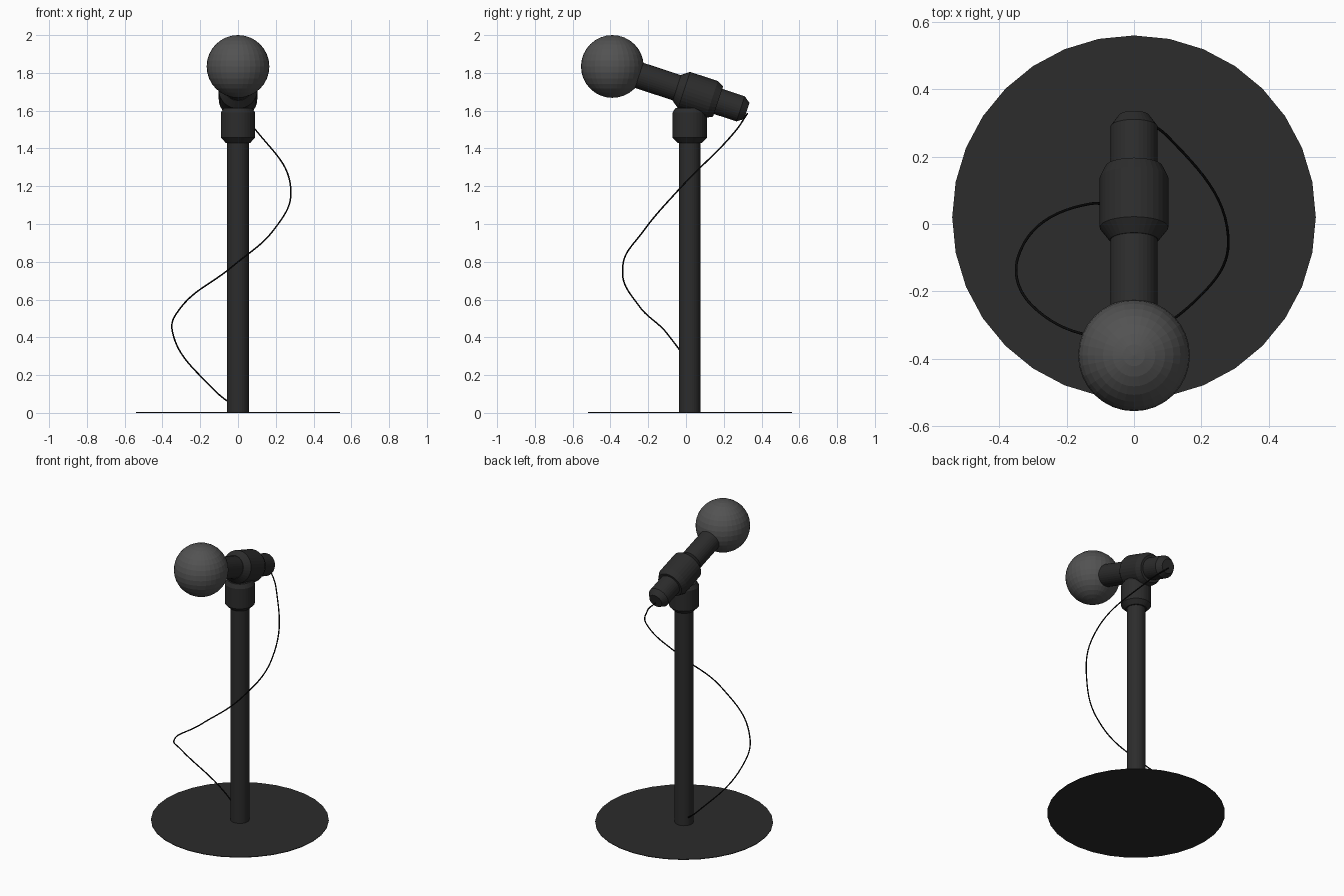
import bpy, bmesh, math
from mathutils import Vector, Matrix

if "Cube" in bpy.data.objects:
    bpy.data.objects.remove(bpy.data.objects["Cube"])

SIDES = 32
CY = 0.02                                   # y of the stand axis
BALL = Vector((0, -0.39, 1.834))            # centre of the grille
TILT = math.radians(18.3)
AXIS = Vector((0, math.cos(TILT), -math.sin(TILT)))


def material(name, v):
    m = bpy.data.materials.new(name)
    m.diffuse_color = (v, v, v, 1)
    m.use_nodes = True
    m.node_tree.nodes["Principled BSDF"].inputs["Base Color"].default_value = m.diffuse_color
    return m


dark = material("dark_metal", 0.025)
grey = material("grille_grey", 0.085)
black = material("cable_black", 0.003)


def lathe(name, profile, matrix, mat):
    """Closed, flat-shaded revolved solid from (radius, height) pairs."""
    bm = bmesh.new()
    rings = [[bm.verts.new((r * math.sin(2 * math.pi * i / SIDES),
                            r * math.cos(2 * math.pi * i / SIDES), h))
              for i in range(SIDES)] for r, h in profile]
    for a, b in zip(rings, rings[1:]):
        for i in range(SIDES):
            j = (i + 1) % SIDES
            bm.faces.new((a[i], a[j], b[j], b[i]))
    bm.faces.new(rings[0])
    bm.faces.new(rings[-1])
    bmesh.ops.recalc_face_normals(bm, faces=bm.faces)
    me = bpy.data.meshes.new(name)
    bm.to_mesh(me)
    bm.free()
    me.materials.append(mat)
    ob = bpy.data.objects.new(name, me)
    ob.matrix_world = matrix
    bpy.context.collection.objects.link(ob)
    return ob


upright = Matrix.Translation((0, CY, 0))
tilted = Matrix.Translation(BALL) @ Matrix.Rotation(-math.pi / 2 - TILT, 4, 'X')

# Stand: base plate, pole and collar
lathe("base_plate", [(0.54, 0), (0.54, 0.004)], upright, dark)
lathe("pole", [(0.057, 0.002), (0.057, 1.5)], upright, dark)
lathe("pole_collar", [(0.065, 1.43), (0.091, 1.457), (0.091, 1.59), (0.075, 1.615)],
      upright, dark)

# Microphone: handle with rounded tail, clamp ring and ball grille
lathe("handle", [(0.07, 0.08), (0.07, 0.715), (0.045, 0.75)], tilted, dark)
lathe("clamp", [(0.072, 0.36), (0.102, 0.40), (0.102, 0.555), (0.085, 0.59)], tilted, dark)
bpy.ops.mesh.primitive_uv_sphere_add(segments=32, ring_count=16, radius=0.166, location=BALL)
ball = bpy.context.object
ball.name = "ball_grille"
ball.data.materials.append(grey)

# Cable winding from the tail round to the foot of the pole
path = [(0.0, 0.325, 1.585), (0.10, 0.26, 1.49), (0.28, -0.04, 1.18), (0.19, -0.22, 0.97),
        (-0.03, -0.335, 0.775), (-0.305, -0.24, 0.555), (-0.345, -0.10, 0.42),
        (-0.13, 0.06, 0.125), (0.0, 0.03, 0.02)]
cu = bpy.data.curves.new("cable", 'CURVE')
cu.dimensions = '3D'
cu.bevel_depth = 0.004
cu.bevel_resolution = 2
cu.use_fill_caps = True
sp = cu.splines.new('BEZIER')
sp.bezier_points.add(len(path) - 1)
for p, co in zip(sp.bezier_points, path):
    p.co = co
    p.handle_left_type = p.handle_right_type = 'AUTO'
cu.materials.append(black)
bpy.context.collection.objects.link(bpy.data.objects.new("cable", cu))
